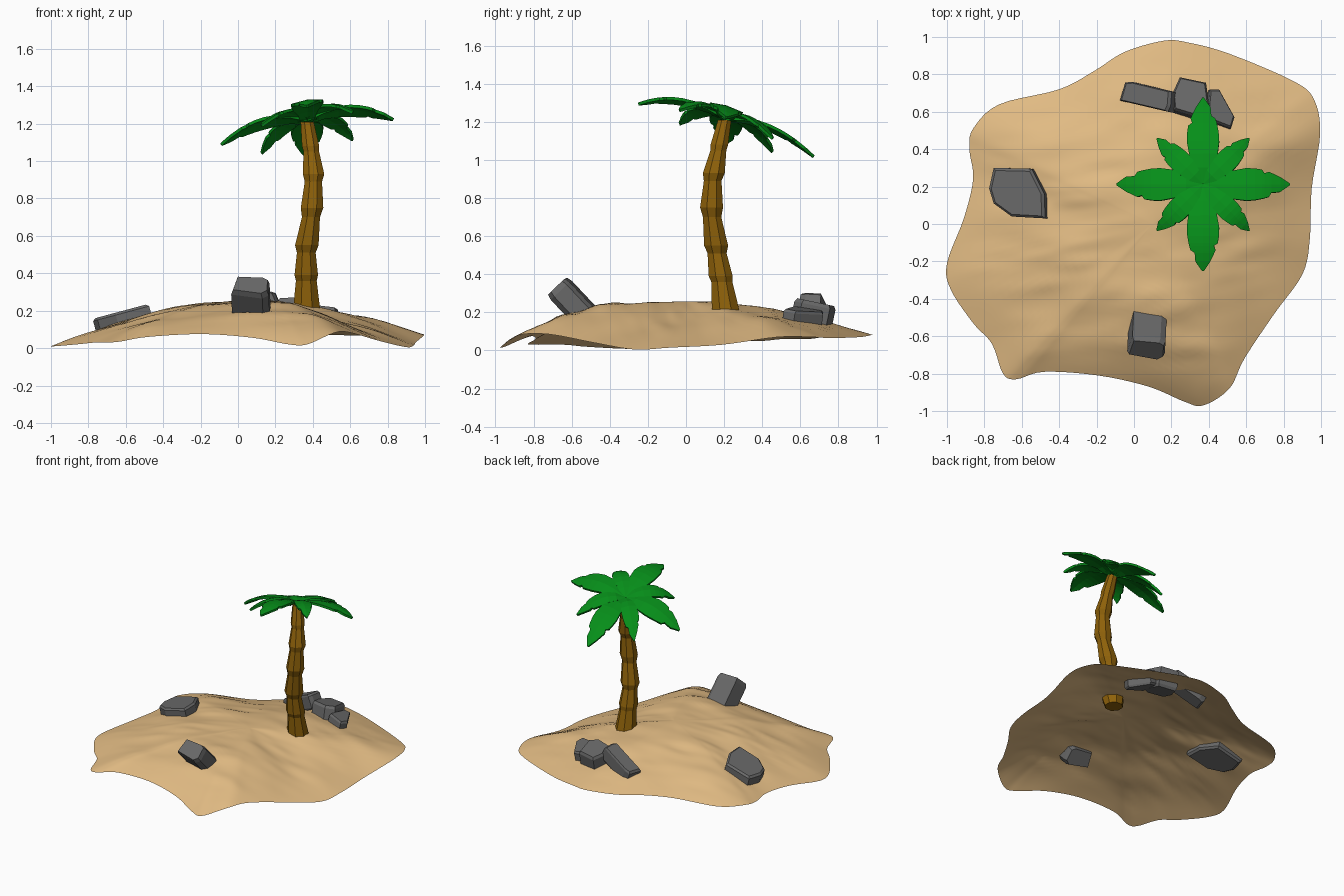
import bpy, bmesh, math
from mathutils import Vector, Matrix, noise

if "Cube" in bpy.data.objects:
    bpy.data.objects.remove(bpy.data.objects["Cube"])


def material(name, rgb):
    m = bpy.data.materials.new(name)
    m.diffuse_color = (*rgb, 1)
    m.use_nodes = True
    m.node_tree.nodes["Principled BSDF"].inputs["Base Color"].default_value = m.diffuse_color
    return m


SAND = material("sand", (0.76, 0.50, 0.23))
BARK = material("bark", (0.27, 0.12, 0.003))
GREEN = material("leaf_green", (0.002, 0.27, 0.01))
STONE = material("stone", (0.14, 0.14, 0.14))


def finish(name, bm, mat, smooth=False):
    bmesh.ops.recalc_face_normals(bm, faces=bm.faces)
    me = bpy.data.meshes.new(name)
    bm.to_mesh(me)
    bm.free()
    me.materials.append(mat)
    for p in me.polygons:
        p.use_smooth = smooth
    ob = bpy.data.objects.new(name, me)
    bpy.context.collection.objects.link(ob)
    return ob


def bridge(bm, a, b):
    n = len(a)
    for i in range(n):
        bm.faces.new((a[i], a[(i + 1) % n], b[(i + 1) % n], b[i]))


# Sand island: shoreline points (x, y, z), smoothed and swept up to a dome
shore = [Vector(p) for p in (
    (.16, .98, .08), (-.05, .92, .08), (-.21, .82, .08), (-.40, .72, .07),
    (-.72, .64, .06), (-.86, .51, .06), (-.88, .40, .05), (-.86, .24, .05),
    (-.91, .03, .04), (-1.0, -.21, .01), (-.98, -.35, .01), (-.86, -.53, .02),
    (-.76, -.64, .03), (-.70, -.80, .03), (-.63, -.83, .035), (-.48, -.79, .06),
    (-.19, -.81, .075), (.08, -.87, .055), (.27, -.95, .02), (.37, -.97, .02),
    (.51, -.88, .08), (.59, -.72, .085), (.75, -.48, .04), (.90, -.27, .005),
    (.94, -.08, .015), (.95, .19, .03), (.995, .48, .07), (.965, .66, .07),
    (.86, .76, .065), (.51, .91, .07), (.29, .97, .08))]


def smooth_loop(pts, steps):
    out, n = [], len(pts)
    for i in range(n):
        a, b, c, d = (pts[(i + k) % n] for k in (-1, 0, 1, 2))
        for s in range(steps):
            t = s / steps
            out.append(.5 * (2 * b + (c - a) * t + (2 * a - 5 * b + 4 * c - d) * t ** 2
                             + (3 * b - a - 3 * c + d) * t ** 3))
    return out


bm = bmesh.new()
peak = Vector((.1, 0, .258))
outline = smooth_loop(shore, 5)
top = bm.verts.new(peak)
prev = None
RINGS = 30
for r in range(1, RINGS + 1):
    t = r / RINGS
    ring = []
    for e in outline:
        p = peak.lerp(e, t)
        d = (e - peak).xy.normalized()
        k = 1.8 + 1.3 * max(0, -d.y) ** 6 - .45 * max(0, d.x) ** 2
        p.z = e.z + (peak.z - e.z) * (1 - t ** k)
        p.z += .014 * 4 * t * (1 - t) * noise.noise((p.x * 3, p.y * 7, .5))
        p.z += .008 * 4 * t * (1 - t) * noise.noise((p.x * 5 - p.y * 4, p.y * 14, 3.5))
        ring.append(bm.verts.new((p.x, p.y, max(0, p.z))))
    if prev:
        bridge(bm, prev, ring)
    else:
        for i in range(len(ring)):
            bm.faces.new((top, ring[i], ring[(i + 1) % len(ring)]))
    prev = ring
island = finish("sand_island", bm, SAND, True)
if island.data.polygons[0].normal.z < 0:
    island.data.flip_normals()

# Palm trunk: eight-sided stacked flaring segments (x, y, z, radius)
bm = bmesh.new()
prev = None
for x, y, z, r in ((.37, .22, .15, .065), (.367, .208, .21, .078), (.365, .188, .36, .06),
                   (.365, .182, .39, .068), (.365, .163, .51, .054), (.368, .158, .55, .068),
                   (.39, .137, .70, .052), (.396, .134, .75, .065), (.403, .14, .89, .05),
                   (.404, .146, .93, .062), (.392, .17, 1.05, .045), (.388, .175, 1.08, .05),
                   (.37, .203, 1.21, .038)):
    ring = [bm.verts.new((x + r * math.cos(a), y + r * math.sin(a), z))
            for a in (math.tau * (i + .5) / 8 for i in range(8))]
    if prev:
        bridge(bm, prev, ring)
    else:
        bm.faces.new(ring)
    prev = ring
bm.faces.new(prev)
finish("palm_trunk", bm, BARK)

# Palm fronds: arched notched blades on a tilted crown (t, left width, right width)
blade = ((0, .03, .03), (.2, .055, .055), (.36, .074, .078), (.5, .086, .086),
         (.6, .084, .083), (.68, .078, .076), (.71, .058, .073), (.76, .066, .066),
         (.79, .06, .044), (.89, .038, .04), (1, .004, .004))


def frond(name, angle, length, width, lift):
    bm = bmesh.new()
    d = Vector((math.cos(angle), math.sin(angle), 0))
    side = Vector((-d.y, d.x, 0))
    rows = []
    for t, wl, wr in blade:
        row = []
        for s in (wl, 0, -wr):
            p = Vector((.37, .21, 0)) + d * (t * length) + side * (s * width)
            p.z = 1.215 + .18 * t - .24 * t * t - .12 * abs(s) * width + lift * t
            p.z += .145 * (p.x - .37) - .3 * (p.y - .21)
            row.append(bm.verts.new(p))
        rows.append(row)
    for a, b in zip(rows, rows[1:]):
        for i in (0, 1):
            bm.faces.new((a[i], a[i + 1], b[i + 1], b[i]))
    ob = finish(name, bm, GREEN)
    mod = ob.modifiers.new("thickness", 'SOLIDIFY')
    mod.thickness = .016
    mod.offset = 0


for i in range(4):
    frond(f"large_frond_{i + 1}", i * math.pi / 2, .46, 1, 0)
    frond(f"small_frond_{i + 1}", (i + .5) * math.pi / 2, .345, .68, -.005)


# Rocks: hull of a plan outline with chamfered top and bottom, then tilted
def rock(name, plan, height, loc, rx=0, ry=0, rz=0):
    bm = bmesh.new()
    h = height / 2
    for z, s in ((-h, .9), (-h * .75, 1), (h * .75, 1), (h, .9)):
        for x, y in plan:
            bm.verts.new((x * s, y * s, z))
    bmesh.ops.convex_hull(bm, input=bm.verts)
    bmesh.ops.dissolve_limit(bm, angle_limit=.02, verts=bm.verts, edges=bm.edges)
    rot = [Matrix.Rotation(math.radians(a), 4, ax) for a, ax in ((rz, 'Z'), (ry, 'Y'), (rx, 'X'))]
    bm.transform(Matrix.Translation(loc) @ rot[0] @ rot[1] @ rot[2])
    finish(name, bm, STONE)


rock("front_rock", ((-.10, -.06), (.07, -.07), (.10, -.04), (.09, .05), (.06, .065), (-.09, .055)),
     .25, (.075, -.585, .25), rx=43, ry=5, rz=-8)
rock("left_rock", ((-.155, .03), (-.13, .14), (.08, .135), (.15, .0), (.155, -.13), (-.03, -.12),
                   (-.13, -.05)), .10, (-.615, .16, .148), ry=-15)
rock("back_rock_long", ((-.15, -.05), (.14, -.06), (.15, -.03), (.14, .05), (-.10, .06), (-.14, .05)),
     .11, (.085, .68, .195), ry=-25, rz=-11)
rock("back_rock_middle", ((-.09, -.07), (.04, -.11), (.10, -.07), (.08, .08), (-.06, .11), (-.10, .02)),
     .15, (.305, .665, .18), rx=-12)
rock("back_rock_small", ((-.07, -.06), (.06, -.11), (.08, -.05), (.0, .10), (-.05, .10)),
     .11, (.45, .615, .16), rx=-8, ry=10)
